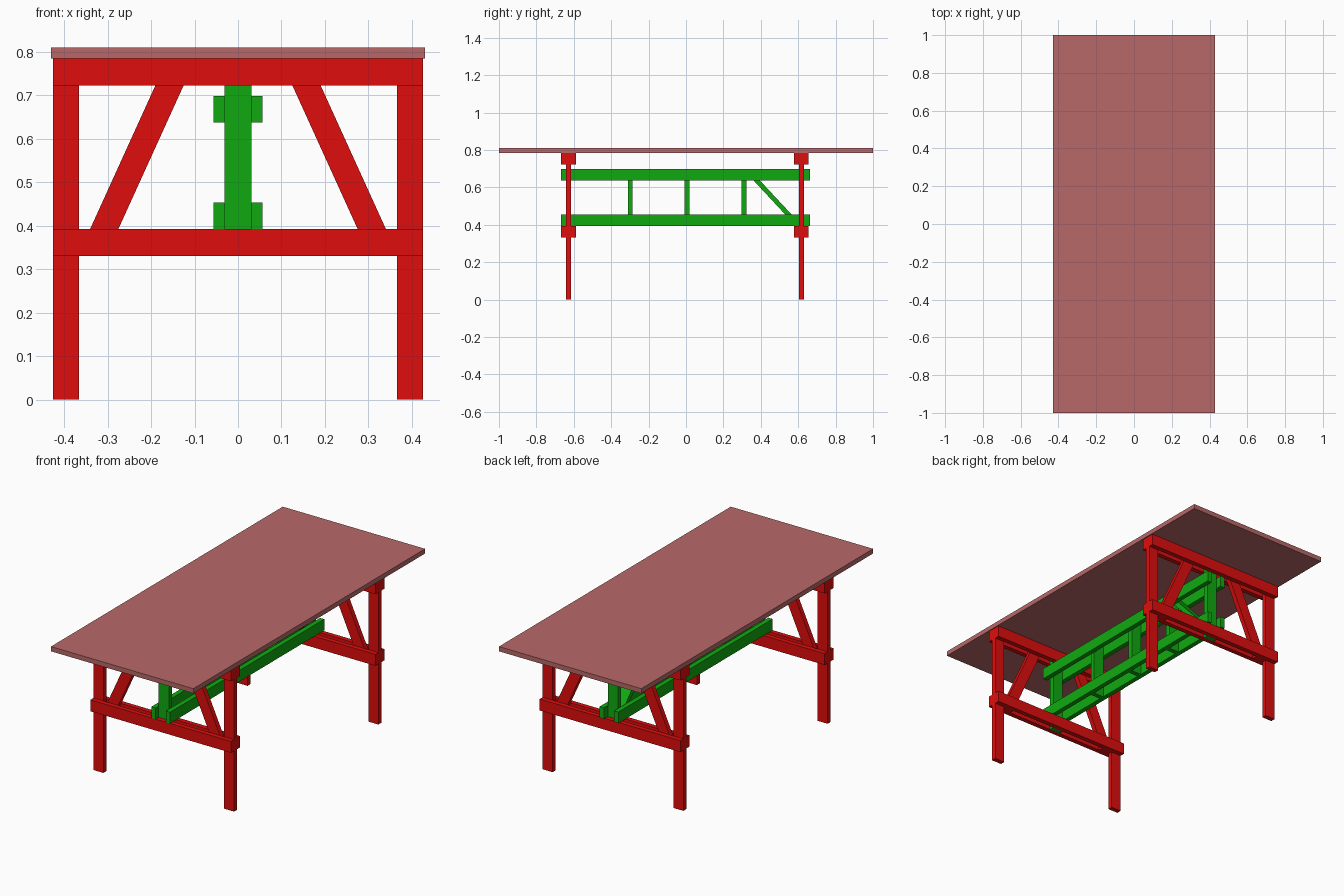
import bpy

if "Cube" in bpy.data.objects:
    bpy.data.objects.remove(bpy.data.objects["Cube"])


def material(name, color):
    m = bpy.data.materials.new(name)
    m.diffuse_color = (*color, 1)
    m.use_nodes = True
    m.node_tree.nodes["Principled BSDF"].inputs["Base Color"].default_value = m.diffuse_color
    return m


RED = material("red_paint", (0.74, 0.004, 0.004))
GREEN = material("green_paint", (0.005, 0.4, 0.005))
ROSE = material("rose_top", (0.48, 0.14, 0.14))


def prism(name, ends, mat):
    """Extrude a polygon between two end loops of matching points."""
    n = len(ends[0])
    faces = [list(range(n))[::-1], list(range(n, 2 * n))]
    faces += [[i, (i + 1) % n, n + (i + 1) % n, n + i] for i in range(n)]
    me = bpy.data.meshes.new(name)
    me.from_pydata(ends[0] + ends[1], [], faces)
    me.materials.append(mat)
    ob = bpy.data.objects.new(name, me)
    bpy.context.collection.objects.link(ob)


def slab(name, low, high, z0, z1, mat):
    """Board with rectangles (x0, x1, y0, y1) at its bottom and top."""
    loops = [[(a, c, z), (b, c, z), (b, d, z), (a, d, z)]
             for (a, b, c, d), z in ((low, z0), (high, z1))]
    prism(name, loops, mat)


def box(name, x0, x1, y0, y1, z0, z1, mat):
    slab(name, (x0, x1, y0, y1), (x0, x1, y0, y1), z0, z1, mat)


T = 0.013           # half of the board thickness
LOW, TOP = 0.331, 0.784

# Table top
box("table_top", -0.43, 0.43, -1, 1, TOP, 0.81, ROSE)

# Trestles: legs and braces sandwiched between doubled rails
for end, y in (("front", -0.628), ("back", 0.617)):
    for side, s in (("left", -1), ("right", 1)):
        x0, x1 = sorted((s * 0.365, s * 0.425))
        box(f"{end}_{side}_leg", x0, x1, y - T, y + T, 0, TOP, RED)
        b0, b1 = sorted((s * 0.303, s * 0.368))
        t0, t1 = sorted((s * 0.097, s * 0.162))
        slab(f"{end}_{side}_brace", (b0, b1, y - T, y + T),
             (t0, t1, y - T, y + T), LOW, TOP, RED)
    for face, yy in (("outer", y - 2 * T), ("inner", y + 2 * T)):
        for level, z in (("lower", LOW), ("upper", 0.722)):
            box(f"{end}_{level}_{face}_rail", -0.425, 0.425,
                yy - T, yy + T, z, z + 0.062, RED)
    # Stretcher end post
    box(f"{end}_stretcher_post", -0.031, 0.031, y - T, y + T, LOW, TOP, GREEN)

# Stretcher: doubled long beams with posts and one diagonal between them
for level, z in (("lower", 0.393), ("upper", 0.637)):
    for side, x in (("left", -0.0435), ("right", 0.0435)):
        box(f"{side}_{level}_beam", x - T, x + T, -0.667, 0.664, z, z + 0.061, GREEN)
for i, y in enumerate((-0.298, 0.006, 0.31)):
    box(f"stretcher_post_{i + 1}", -0.031, 0.031, y - T, y + T, 0.393, 0.698, GREEN)
slab("stretcher_diagonal", (-0.031, 0.031, 0.588, 0.622),
     (-0.031, 0.031, 0.304, 0.338), 0.393, 0.698, GREEN)
